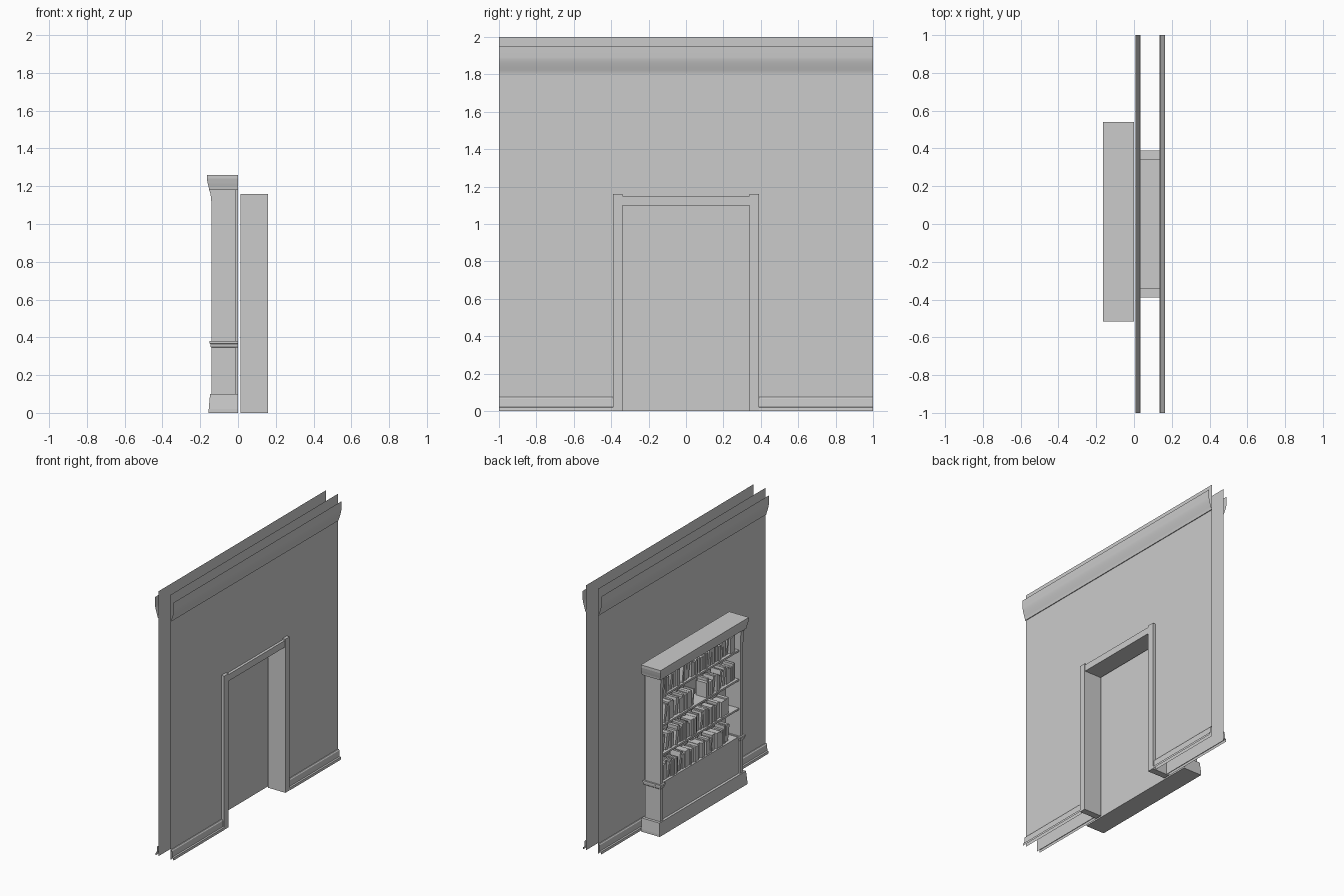
import bpy, bmesh, random
from math import cos, sin, pi, radians
from mathutils import Matrix

random.seed(4)
cube = bpy.data.objects.get("Cube")
if cube:
    bpy.data.objects.remove(cube, do_unlink=True)

grey = bpy.data.materials.new("plain grey")
grey.use_nodes = True
grey.diffuse_color = (0.6, 0.6, 0.6, 1)
grey.node_tree.nodes["Principled BSDF"].inputs["Base Color"].default_value = (0.6, 0.6, 0.6, 1)


def finish(name, bm, smooth=False):
    mesh = bpy.data.meshes.new(name)
    bm.to_mesh(mesh)
    bm.free()
    mesh.materials.append(grey)
    obj = bpy.data.objects.new(name, mesh)
    bpy.context.collection.objects.link(obj)
    if smooth:
        bpy.ops.object.select_all(action="DESELECT")
        obj.select_set(True)
        bpy.context.view_layer.objects.active = obj
        bpy.ops.object.shade_smooth_by_angle(angle=radians(30))
    return obj


def add_box(bm, x, y, z, turn=0):
    """Box from (low, high) pairs, optionally leaning about x."""
    mid = [(a + b) / 2 for a, b in (x, y, z)]
    size = [b - a for a, b in (x, y, z)]
    m = Matrix.Translation(mid) @ Matrix.Rotation(turn, 4, "X") @ Matrix.Diagonal((*size, 1))
    bmesh.ops.create_cube(bm, size=1, matrix=m)


def box(name, x, y, z):
    bm = bmesh.new()
    add_box(bm, x, y, z)
    return finish(name, bm)


def sweep(name, profile, y0, y1, solid=False, smooth=False):
    """Run an x-z profile along y, as an open strip or a capped solid."""
    bm = bmesh.new()
    a, b = [[bm.verts.new((x, y, z)) for x, z in profile] for y in (y0, y1)]
    n = len(profile)
    for i in range(n if solid else n - 1):
        j = (i + 1) % n
        bm.faces.new((a[i], a[j], b[j], b[i]))
    if solid:
        bm.faces.new(a)
        bm.faces.new(b)
    bmesh.ops.recalc_face_normals(bm, faces=bm.faces)
    return finish(name, bm, smooth)


def collar(name, profile, front, y0, y1):
    """Solid moulding round the front and both ends; profile is (projection, z)."""
    bm = bmesh.new()
    rings = [[bm.verts.new((x, y, z)) for x, y in
              ((0, y0 - p), (front - p, y0 - p), (front - p, y1 + p), (0, y1 + p))]
             for p, z in profile]
    for low, high in zip(rings, rings[1:]):
        for i in range(4):
            j = (i + 1) % 4
            bm.faces.new((low[i], low[j], high[j], high[i]))
    bm.faces.new(rings[0])
    bm.faces.new(rings[-1])
    bmesh.ops.recalc_face_normals(bm, faces=bm.faces)
    return finish(name, bm)


# Two wall skins with crown and skirting, mirrored about the wall centre
CENTRE = 0.085
cove = [(0.056 + 0.022 * sin(t * pi / 12), 1.89 - 0.085 * (1 - t / 6) ** 1.3) for t in range(7)]
crown = [(0.05, 1.8), (0.056, 1.8)] + cove + [(0.078, 1.95)]
skirting = [(0.075, 0), (0.073, 0.018), (0.064, 0.022), (0.062, 0.066), (0.056, 0.074), (0.05, 0.074)]
for side, label in ((-1, "bookcase_side"), (1, "door_side")):
    def place(profile):
        return [(CENTRE + side * x, z) for x, z in profile]
    bm = bmesh.new()
    outline = [(-1, 0), (-0.36, 0), (-0.36, 1.12), (0.36, 1.12), (0.36, 0), (1, 0), (1, 2), (-1, 2)]
    face = bm.faces.new([bm.verts.new((CENTRE + side * 0.05, y, z)) for y, z in outline])
    face.normal_update()
    if face.normal.x * side < 0:
        face.normal_flip()
    finish("wall_" + label, bm)
    sweep("crown_" + label, place(crown), -1, 1, smooth=True)
    for end in (-1, 1):
        name = "skirting_%s_%s" % (label, "left" if end > 0 else "right")
        sweep(name, place(skirting), end, end * 0.39)

# Door frame through the wall
for end, label in ((-1, "right"), (1, "left")):
    box("door_post_" + label, (0.012, 0.158), sorted((end * 0.34, end * 0.39)), (0, 1.16))
box("door_header", (0.015, 0.155), (-0.34, 0.34), (1.1, 1.15))

# Bookcase carcass
Y0, Y1, POST = -0.483, 0.507, 0.035
curve = [(-0.14 - 0.015 * (1 - cos(t * pi / 10)), 1.08 + 0.1 * sin(t * pi / 10)) for t in range(6)]
post_profile = [(-0.012, 0), (-0.14, 0)] + curve + [(-0.012, 1.18)]
waist = [(0, 0.345), (0.005, 0.35), (0.007, 0.365), (0.012, 0.368), (0.012, 0.38), (0, 0.38)]
for label, low in (("right", Y0), ("left", Y1 - POST)):
    sweep("bookcase_post_" + label, post_profile, low, low + POST, solid=True, smooth=True)
    collar("waist_moulding_" + label, waist, -0.14, low, low + POST)
collar("bookcase_base", [(0.015, 0), (0.015, 0.02), (0.008, 0.1)], -0.14, Y0 - 0.013, Y1 + 0.013)
collar("bookcase_cornice", [(0.013, 1.18), (0.015, 1.195), (0.02, 1.215), (0.025, 1.24), (0.025, 1.26)],
       -0.14, Y0 - 0.007, Y1 + 0.007)
inside = (Y0 + POST, Y1 - POST)
box("upper_back_panel", (-0.015, 0), (Y0 + 0.01, Y1 - 0.01), (0.375, 1.18))
box("lower_cabinet", (-0.128, 0), inside, (0.05, 0.375))

# Shelves and books: each row lists the filled stretches along y
shelves = [(0.375, [(0.46, -0.36)]), (0.59, [(0.46, -0.34)]),
           (0.81, [(0.46, 0.07), (-0.07, -0.42)]), (1.03, [(0.46, -0.42)])]
for row, (top, stretches) in enumerate(shelves, 1):
    if row > 1:
        box("shelf_%d" % row, (-0.128, -0.015), inside, (top - 0.014, top))
    bm = bmesh.new()
    for y, stop in stretches:
        while y > stop:
            thick = random.uniform(0.014, 0.034)
            tall = random.uniform(0.1, 0.135)
            front = random.uniform(-0.122, -0.105)
            lean = radians(random.choice((0, 0, 0, 0, 0, 9)))
            slip = tall * sin(lean)
            lift = thick / 2 * sin(lean)
            centre = y - (thick + slip) / 2
            add_box(bm, (front, front + 0.085), (centre - thick / 2, centre + thick / 2),
                    (top + lift, top + lift + tall), lean)
            y -= thick + slip + random.choice((0.001, 0.001, 0.006))
    finish("books_row_%d" % row, bm)
